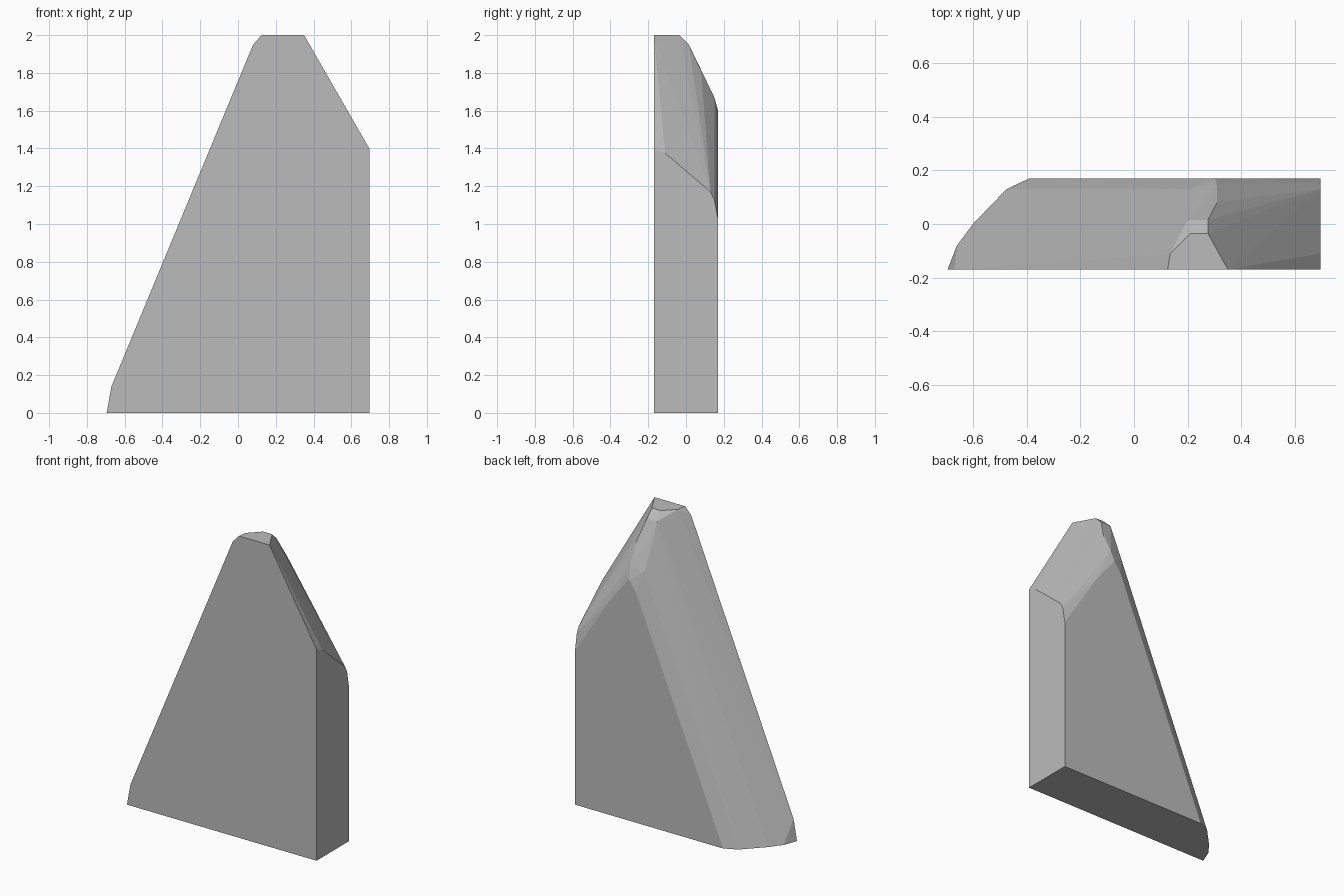
import bpy
import bmesh
import math

cube = bpy.data.objects.get("Cube")
if cube:
    bpy.data.objects.remove(cube, do_unlink=True)

# Single stone grey
grey = bpy.data.materials.new("stone_grey")
grey.use_nodes = True
colour = (0.5, 0.5, 0.5, 1)
grey.diffuse_color = colour
grey.node_tree.nodes["Principled BSDF"].inputs["Base Color"].default_value = colour

FRONT, BACK, SIDE = -0.17, 0.17, 0.695

# Flat front and back outlines (x, z)
front = [(-0.695, 0), (-0.67, 0.14), (0.08, 1.95), (0.125, 2),
         (0.35, 2), (SIDE, 1.4), (SIDE, 0)]
back = [(-0.39, 0), (0.25, 1.53), (0.3, 1.6), (0.44, 1.42),
        (SIDE, 1.02), (SIDE, 0)]
# Rounded sloping edge: foot and bevel above it
foot = [(-0.66, -0.08, 0), (-0.6, 0, 0), (-0.475, 0.13, 0),
        (-0.62, -0.12, 0.16), (-0.54, 0.02, 0.1)]
# Flat tip and the worn ridge descending to the back
tip = [(0.135, -0.11, 2), (0.21, -0.035, 2), (0.275, -0.035, 2)]
ridge = [(0.2, 0.015, 1.95), (0.275, 0.015, 1.95), (0.31, 0.08, 1.81),
         (0.21, 0.13, 1.66), (0.31, 0.15, 1.67), (0.36, 0.15, 1.58)]
# Upper edge of the upright side
side = [(SIDE, -0.11, 1.375), (SIDE, 0.13, 1.17), (SIDE, 0.15, 1.13)]

points = [(x, FRONT, z) for x, z in front] + [(x, BACK, z) for x, z in back]
points += foot + tip + ridge + side

# Wrap the outlines into one chipped slab
bm = bmesh.new()
for p in points:
    bm.verts.new(p)
hull = bmesh.ops.convex_hull(bm, input=bm.verts)
loose = {g for g in hull["geom_interior"] + hull["geom_unused"]
         if isinstance(g, bmesh.types.BMVert)}
bmesh.ops.delete(bm, geom=list(loose), context="VERTS")
bmesh.ops.dissolve_limit(bm, angle_limit=math.radians(1),
                         verts=bm.verts, edges=bm.edges)
bmesh.ops.recalc_face_normals(bm, faces=bm.faces)

mesh = bpy.data.meshes.new("stone_slab")
bm.to_mesh(mesh)
bm.free()
mesh.materials.append(grey)
slab = bpy.data.objects.new("stone_slab", mesh)
bpy.context.collection.objects.link(slab)
